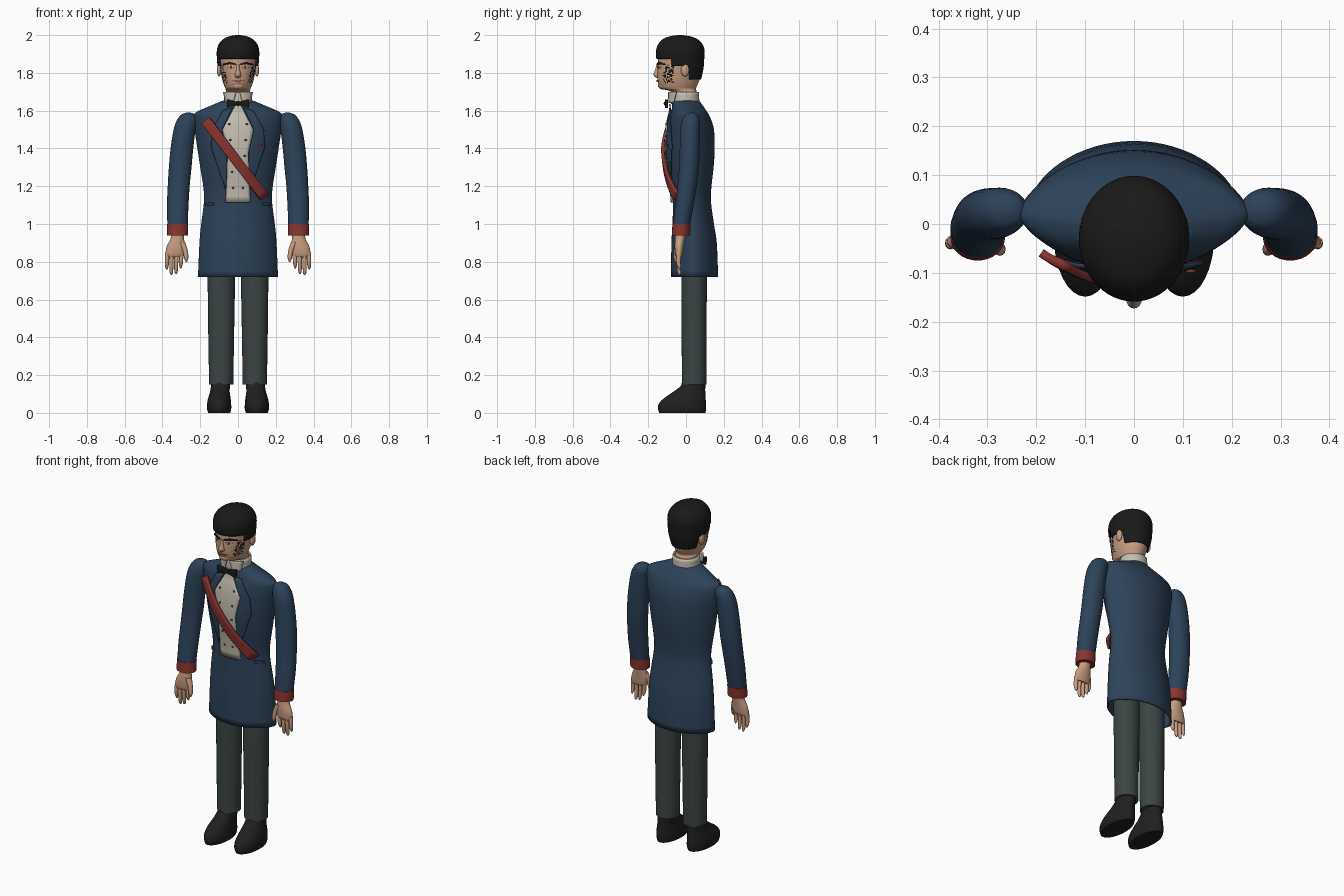
import bpy, bmesh, math
from mathutils import Vector, noise

cube = bpy.data.objects.get("Cube")
if cube:
    bpy.data.objects.remove(cube)


def material(name, *rgb):
    m = bpy.data.materials.new(name)
    m.use_nodes = True
    m.diffuse_color = (*rgb, 1)
    bsdf = next(n for n in m.node_tree.nodes if n.type == 'BSDF_PRINCIPLED')
    bsdf.inputs["Base Color"].default_value = (*rgb, 1)
    bsdf.inputs["Roughness"].default_value = 0.8
    return m


navy = material("navy cloth", .026, .055, .1)
skin = material("skin", .58, .34, .22)
black = material("black hair", .01, .01, .01)
leather = material("shoe leather", .014, .014, .014)
white = material("shirt white", .56, .52, .44)
red = material("red trim", .25, .035, .028)
grey = material("grey trousers", .045, .06, .058)
brown = material("button brown", .09, .04, .025)
lip = material("lip", .32, .14, .1)


def finish(name, bm, mats, thickness=0, offset=0, fix=True):
    if fix:
        bmesh.ops.recalc_face_normals(bm, faces=bm.faces)
    mesh = bpy.data.meshes.new(name)
    bm.to_mesh(mesh)
    bm.free()
    for m in mats:
        mesh.materials.append(m)
    ob = bpy.data.objects.new(name, mesh)
    bpy.context.collection.objects.link(ob)
    if thickness:
        mod = ob.modifiers.new("thickness", 'SOLIDIFY')
        mod.thickness, mod.offset = thickness, offset
    bpy.ops.object.select_all(action='DESELECT')
    ob.select_set(True)
    bpy.context.view_layer.objects.active = ob
    bpy.ops.object.shade_smooth_by_angle(angle=math.radians(40))
    return ob


def refine(rings, k):
    """Smooth curve through rings of (x, y, z, x radius, y radius)."""
    r = [Vector(v) for v in rings]
    out = []
    for i in range(len(r) - 1):
        a, b, c, d = r[max(i - 1, 0)], r[i], r[i + 1], r[min(i + 2, len(r) - 1)]
        for j in range(k):
            t = j / k
            out.append(b + (c - a) * (t / 2) + (a - b * 2.5 + c * 2 - d / 2) * t * t
                       + (b * 3 - a - c * 3 + d) * (t ** 3 / 2))
    return out + [r[-1]]


def loft_mesh(rings, n=32, power=1, caps=(True, True), side=1):
    bm = bmesh.new()
    loops = []
    for x, y, z, rx, ry in rings:
        loop = []
        for i in range(n):
            a = math.tau * i / n
            s = math.sin(a)
            loop.append(bm.verts.new((side * (x + rx * math.cos(a)),
                                      y + ry * math.copysign(abs(s) ** power, s), z)))
        loops.append(loop)
    for lo, hi in zip(loops, loops[1:]):
        for i in range(n):
            j = (i + 1) % n
            bm.faces.new((lo[i], lo[j], hi[j], hi[i]))
    for cap, loop in zip(caps, (loops[0], loops[-1])):
        if cap:
            bm.faces.new(loop)
    return bm


def loft(name, rings, mat, k=3, thickness=0, **kw):
    return finish(name, loft_mesh(refine(rings, k), **kw), [mat], thickness, -1)


def front_y(rings, x, z, power=1):
    """Depth of the front of a lofted body at (x, z)."""
    for a, b in zip(rings, rings[1:]):
        if a[2] <= z <= b[2]:
            r = a.lerp(b, (z - a[2]) / (b[2] - a[2]))
            break
    else:
        r = rings[-1]
    return r[1] - r[4] * max(0, 1 - (x / r[3]) ** 2) ** (power / 2)


def panel(name, edge_a, edge_b, depth, mat, thickness=.008, side=1, cols=8, k=4):
    """Plate between two (x, z) edges, laid on a depth function."""
    def dense(edge):
        return [Vector(p).lerp(Vector(q), j / k) for p, q in zip(edge, edge[1:])
                for j in range(k)] + [Vector(edge[-1])]
    bm = bmesh.new()
    rows = []
    for p, q in zip(dense(edge_a), dense(edge_b)):
        pts = [p.lerp(q, c / cols) for c in range(cols + 1)]
        rows.append([bm.verts.new((side * v.x, depth(v.x, v.y), v.y)) for v in pts])
    for r, s in zip(rows, rows[1:]):
        for c in range(cols):
            bm.faces.new((r[c], r[c + 1], s[c + 1], s[c]))
    return finish(name, bm, [mat], thickness)


def ball(name, loc, size, mat):
    bm = bmesh.new()
    bmesh.ops.create_uvsphere(bm, u_segments=16, v_segments=10, radius=1)
    bmesh.ops.scale(bm, vec=size, verts=bm.verts)
    bmesh.ops.translate(bm, vec=loc, verts=bm.verts)
    return finish(name, bm, [mat])


# Coat body with open skirt
coat = [(0, .045, .72, .212, .125), (0, .043, .9, .204, .12), (0, .038, 1.0, .195, .11),
        (0, .032, 1.12, .18, .1), (0, .03, 1.2, .184, .105), (0, .028, 1.3, .2, .118),
        (0, .026, 1.4, .215, .126), (0, .026, 1.5, .23, .122), (0, .022, 1.56, .236, .108),
        (0, .018, 1.59, .225, .096), (0, .01, 1.62, .16, .084), (0, 0, 1.645, .1, .076),
        (0, 0, 1.655, .07, .068)]
body = refine(coat, 4)
loft("coat", coat, navy, k=4, n=64, power=1.25, caps=(False, True), thickness=.008)


def chest(off):
    return lambda x, z: front_y(body, x, z, 1.25) - off


# Shirt front, lapels, sash and studs
shirt = [(.012, 1.635), (.045, 1.57), (.082, 1.5), (.055, 1.38), (.058, 1.25), (.066, 1.115)]
panel("shirt_front", [(-x, z) for x, z in shirt], shirt, chest(.01), white)
for s, label in ((1, "left"), (-1, "right")):
    panel(label + "_lapel", [(.03, 1.615), (.084, 1.5), (.058, 1.38), (.06, 1.19)],
          [(.08, 1.6), (.135, 1.5), (.142, 1.41), (.066, 1.185)], chest(.012), navy, side=s)
    panel(label + "_pocket_flap", [(.13, 1.115), (.172, 1.11)], [(.13, 1.1), (.172, 1.095)],
          chest(.004), navy, side=s)
    for i in range(5):
        x, z = s * (.046 - .005 * i), 1.53 - .085 * i
        ball(label + "_shirt_stud", (x, chest(.016)(x, z), z), (.006, .004, .006), brown)
panel("sash", [(-.15, 1.562), (.16, 1.157)], [(-.19, 1.532), (.12, 1.127)],
      chest(.024), red, thickness=.018, k=16)
ball("lapel_pin", (.115, chest(.02)(.115, 1.415), 1.415), (.012, .004, .006), red)

# Collar and bow tie
loft("collar_band", [(0, -.004, 1.635, .076, .075), (0, -.004, 1.7, .074, .073)], white,
     caps=(False, False), n=40, thickness=.008)


def collar_y(x, z):
    return -.004 - .088 * math.sqrt(max(0, 1 - (x / .09) ** 2))


for s, label in ((1, "left"), (-1, "right")):
    panel(label + "_collar_wing", [(.008, 1.7), (.076, 1.698)], [(.026, 1.64), (.066, 1.645)],
          collar_y, white, side=s)
panel("bow_tie", [(-.06, 1.66), (-.035, 1.655), (0, 1.645), (.035, 1.655), (.06, 1.66)],
      [(-.058, 1.615), (-.035, 1.622), (0, 1.632), (.035, 1.622), (.058, 1.615)],
      lambda x, z: -.103, black, thickness=.016)
ball("bow_knot", (0, -.106, 1.638), (.013, .012, .013), black)

# Sleeves, cuffs, hands, legs and shoes
sleeve = [(.262, .028, 1.59, .008, .008), (.263, .028, 1.58, .036, .032),
          (.27, .026, 1.55, .053, .047), (.283, .022, 1.5, .058, .052),
          (.297, .02, 1.4, .06, .053), (.306, .016, 1.3, .06, .053),
          (.314, .006, 1.2, .058, .051), (.319, -.008, 1.1, .057, .049),
          (.32, -.023, 1.0, .054, .046)]
cuff = [(.32, -.023, 1.0, .056, .048), (.32, -.027, .94, .056, .048)]
palm = [(.32, -.028, .95, .033, .028), (.322, -.032, .92, .036, .026),
        (.328, -.036, .88, .05, .024), (.334, -.037, .84, .05, .02),
        (.338, -.037, .825, .044, .014)]
shoe = [(.1, -.02, 0, .058, .122), (.1, -.021, .02, .064, .127), (.1, -.02, .045, .064, .126),
        (.099, -.008, .075, .06, .112), (.096, .016, .11, .052, .086),
        (.093, .036, .14, .05, .066), (.093, .04, .16, .048, .062)]
leg = [(.089, .043, .15, .064, .065), (.089, .043, .45, .069, .066),
       (.088, .043, .75, .073, .067), (.088, .043, 1.0, .073, .06)]
fingers = ((.3, .765), (.325, .735), (.35, .73), (.374, .76))
for s, label in ((1, "left_"), (-1, "right_")):
    loft(label + "sleeve", sleeve, navy, side=s)
    loft(label + "cuff", cuff, red, k=1, side=s)
    loft(label + "hand", palm, skin, side=s, n=24)
    for x, tip in fingers:
        loft(label + "finger", [(x, -.037, .85, .012, .013), (x + .002, -.04, .8, .011, .012),
                                (x + .003, -.036, tip + .015, .009, .01),
                                (x + .003, -.033, tip, .003, .004)], skin, side=s, n=12)
    loft(label + "thumb", [(.298, -.04, .905, .018, .018), (.28, -.048, .86, .014, .015),
                           (.274, -.053, .82, .011, .012), (.274, -.054, .8, .004, .004)],
         skin, side=s, n=12)
    loft(label + "trouser_leg", leg, grey, side=s)
    loft(label + "shoe", shoe, leather, side=s)

# Head with patchy whiskers on the cheeks
head = [(0, -.005, 1.65, .062, .062), (0, -.012, 1.7, .063, .068), (0, -.04, 1.716, .066, .092),
        (0, -.042, 1.735, .074, .102), (0, -.04, 1.76, .082, .11), (0, -.036, 1.8, .091, .116),
        (0, -.032, 1.85, .097, .118), (0, -.03, 1.9, .1, .115), (0, -.03, 1.95, .08, .09),
        (0, -.03, 1.97, .04, .04)]
face = refine(head, 8)
bm = loft_mesh(face, n=96)
for f in bm.faces:
    c = f.calc_center_median()
    on_cheek = abs(c.x) > .055 and 1.74 < c.z < 1.845 and -.135 < c.y < -.065
    if on_cheek and c.y > -.135 + (c.z - 1.74) * .3 and noise.noise(c * 130) > .04:
        f.material_index = 1
finish("head", bm, [skin, black])

# Hair cap, trimmed to the hairline
hair = [(0, -.02, 1.765, .086, .1), (0, -.026, 1.82, .104, .118), (0, -.03, 1.865, .111, .126),
        (0, -.03, 1.92, .112, .128), (0, -.03, 1.955, .1, .115), (0, -.031, 1.98, .076, .09),
        (0, -.032, 1.994, .045, .052), (0, -.032, 2.0, .01, .012)]
bm = loft_mesh(refine(hair, 6), n=64, caps=(False, True))
bmesh.ops.recalc_face_normals(bm, faces=bm.faces)
trim = []
for f in bm.faces:
    c = f.calc_center_median()
    if (c.z < 1.872 and c.y < -.075) or (c.z < 1.835 and c.y < .015):
        trim.append(f)
bmesh.ops.delete(bm, geom=trim, context='FACES')
finish("hair", bm, [black], .014, -1, fix=False)


# Facial features
def face_y(off):
    return lambda x, z: front_y(face, x, z) - off


loft("nose", [(0, -.148, 1.845, .007, .008), (0, -.151, 1.815, .01, .013),
              (0, -.154, 1.793, .016, .019), (0, -.15, 1.78, .015, .016),
              (0, -.145, 1.772, .006, .006)], skin, n=16)
panel("mouth", [(-.03, 1.759), (0, 1.763), (.03, 1.759)],
      [(-.03, 1.755), (0, 1.753), (.03, 1.755)], face_y(.002), lip)
ball("chin", (0, -.128, 1.733), (.032, .02, .02), skin)
for s, label in ((1, "left_"), (-1, "right_")):
    panel(label + "eyebrow", [(.014, 1.85), (.045, 1.857), (.075, 1.848)],
          [(.014, 1.841), (.045, 1.847), (.075, 1.842)], face_y(.003), black, side=s)
    panel(label + "eye", [(.022, 1.83), (.038, 1.836), (.056, 1.83)],
          [(.022, 1.828), (.038, 1.823), (.056, 1.828)], face_y(.001), white, .005, s)
    ball(label + "pupil", (s * .038, face_y(.003)(.038, 1.83), 1.83), (.006, .003, .006), brown)
    ball(label + "ear", (s * .1, -.005, 1.815), (.012, .022, .034), skin)
